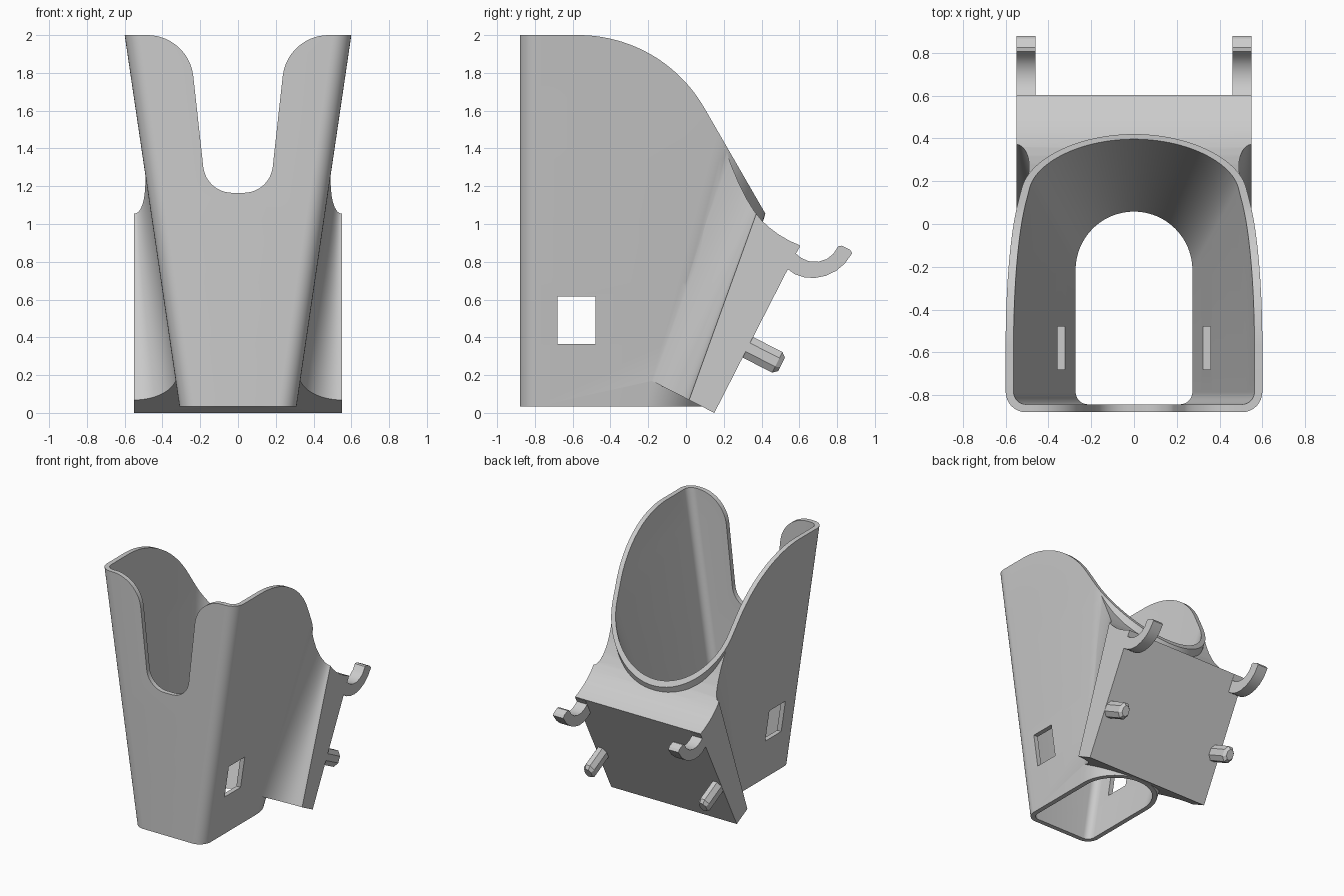
import bpy, bmesh, math
from math import sin, cos, pi, radians
from mathutils import Vector

old = bpy.data.objects.get("Cube")
if old:
    bpy.data.objects.remove(old, do_unlink=True)

grey = bpy.data.materials.new("plain_grey")
grey.use_nodes = True
grey.diffuse_color = (0.6, 0.6, 0.6, 1)
grey.node_tree.nodes["Principled BSDF"].inputs["Base Color"].default_value = (0.6, 0.6, 0.6, 1)


def loft(name, rings):
    """Closed solid through a list of equal-length rings."""
    bm = bmesh.new()
    loops = [[bm.verts.new(p) for p in ring] for ring in rings]
    count = len(loops[0])
    for a, b in zip(loops, loops[1:]):
        for i in range(count):
            j = (i + 1) % count
            bm.faces.new((a[i], a[j], b[j], b[i]))
    bm.faces.new(loops[0][::-1])
    bm.faces.new(loops[-1])
    bmesh.ops.recalc_face_normals(bm, faces=bm.faces)
    mesh = bpy.data.meshes.new(name)
    bm.to_mesh(mesh)
    bm.free()
    mesh.materials.append(grey)
    obj = bpy.data.objects.new(name, mesh)
    bpy.context.collection.objects.link(obj)
    return obj


def side_prism(name, profile, x0, x1):
    return loft(name, [[(x, y, z) for y, z in profile] for x in (x0, x1)])


def activate(obj):
    bpy.ops.object.select_all(action='DESELECT')
    obj.select_set(True)
    bpy.context.view_layer.objects.active = obj


def combine(obj, tool, operation):
    activate(obj)
    mod = obj.modifiers.new("combine", 'BOOLEAN')
    mod.operation = operation
    mod.solver = 'EXACT'
    mod.object = tool
    bpy.ops.object.modifier_apply(modifier=mod.name)
    bpy.data.objects.remove(tool, do_unlink=True)


def arc(cx, cy, r, start, end, steps):
    angles = [radians(start + (end - start) * i / steps) for i in range(steps + 1)]
    return [(cx + r * cos(a), cy + r * sin(a)) for a in angles]


# Tapered cup: square front, rounded back that leans outward
BASE, TOP, FRONT, WALL = 0.035, 2.0, -0.88, 0.037


def half_width(z):
    return 0.31 + 0.29 * (z - BASE) / (TOP - BASE)


def cup_ring(z, inset):
    k = (z - BASE) / (TOP - BASE)
    hw = half_width(z) - inset
    back = 0.095 + 0.627 * k - inset
    depth = 0.31 + 0.11 * k - inset
    r = 0.095 - inset
    half = arc(hw - r, FRONT + inset + r, r, -90, 0, 8)
    half += [(hw * cos(t), back - depth + depth * sin(t))
             for t in [pi / 2 * i / 24 for i in range(25)]]
    ring = half + [(-x, y) for x, y in half[-2::-1]]
    return [(x, y, z) for x, y in ring]


def cup_solid(name, z0, z1, inset):
    return loft(name, [cup_ring(z0 + (z1 - z0) * i / 6, inset) for i in range(7)])


holster = cup_solid("holster", BASE, TOP, 0)
slope = arc(-0.57, 1.23, 0.77, 90, 30, 24)
keep = [(-1.2, -0.2), (-1.2, 2.0), *slope, (0.7, 0.57), (0.7, -0.2)]
combine(holster, side_prism("rim_cutter", keep, -1, 1), 'INTERSECT')

# Tilted mounting block, flaring out of the cup sides in a hollow curve
TILT = math.atan2(0.45, 0.88)
ORIGIN = Vector((0, 0.15, 0))
UP = Vector((0, sin(TILT), cos(TILT)))
INWARD = Vector((0, -cos(TILT), sin(TILT)))
BLOCK = 0.55


def block_ring(u):
    near, far = 0.15 + 0.127 * u, 0.45 + 0.117 * u
    wall = half_width((ORIGIN + UP * u + INWARD * far).z) - 0.013
    half = [(BLOCK, 0)]
    for i in range(17):
        t = pi / 2 * (1 - i / 16)
        half.append((BLOCK - (BLOCK - wall) * cos(t), far - (far - near) * sin(t)))
    ring = half + [(-x, d) for x, d in half[::-1]]
    return [ORIGIN + UP * u + INWARD * d + Vector((x, 0, 0)) for x, d in ring]


block = loft("mount_block", [block_ring(1.4 * i / 10) for i in range(11)])
fairing = [(0.608, 0.885), (0.55, 0.91), (0.49, 0.945), (0.44, 0.982), (0.4, 1.02),
           (0.36, 1.07), (0.32, 1.135), (0.28, 1.215), (0.24, 1.31), (0.2, 1.42)]
trim = fairing + [(-0.8, 1.42), (-0.8, -0.3), (0.7, -0.3), (0.7, 0.885)]
combine(block, side_prism("fairing_cutter", trim, -1, 1), 'INTERSECT')
combine(holster, block, 'UNION')

# Hollow inside, open at both ends
combine(holster, cup_solid("cavity_cutter", -0.06, 2.1, WALL), 'DIFFERENCE')

# U-shaped notch with flared top in the front wall
half = [(0.48, 2.1)] + arc(0.48, 1.755, 0.245, 90, 172, 14)
half += arc(0.03, 1.32, 0.155, -8, -90, 12)
notch = half + [(-x, z) for x, z in half[::-1]]
cutter = loft("notch_cutter", [[(x, y, z) for x, z in notch] for y in (-1, -0.7)])
combine(holster, cutter, 'DIFFERENCE')

# Strap windows through both side walls
window = [(-0.68, 0.365), (-0.48, 0.365), (-0.48, 0.615), (-0.68, 0.615)]
combine(holster, side_prism("window_cutter", window, -1, 1), 'DIFFERENCE')

# Hooks at the top corners and chamfered pegs below them
hook = [(0.52, 0.78), (0.54, 0.76), (0.575, 0.735), (0.625, 0.718), (0.68, 0.714),
        (0.74, 0.726), (0.795, 0.752), (0.84, 0.79), (0.88, 0.845), (0.868, 0.864),
        (0.825, 0.885), (0.806, 0.882), (0.78, 0.842), (0.745, 0.814), (0.7, 0.8),
        (0.65, 0.803), (0.61, 0.82), (0.582, 0.843), (0.603, 0.88), (0.57, 0.88)]


def peg_ring(x, out, scale):
    centre = ORIGIN + UP * 0.39 - INWARD * out + Vector((x, 0, 0))
    ring = []
    for i in range(8):
        a = pi / 8 + pi / 4 * i
        ring.append(centre + Vector((0.049 * scale * cos(a), 0, 0)) + UP * 0.066 * scale * sin(a))
    return ring


parts = [holster]
for side, name in ((1, "left"), (-1, "right")):
    parts.append(side_prism("hook_" + name, hook, side * 0.46, side * BLOCK))
    steps = ((-0.03, 1), (0.175, 1), (0.2, 0.65))
    parts.append(loft("peg_" + name, [peg_ring(side * 0.503, out, s) for out, s in steps]))

for part in parts:
    activate(part)
    bpy.ops.object.shade_smooth_by_angle(angle=radians(28))
